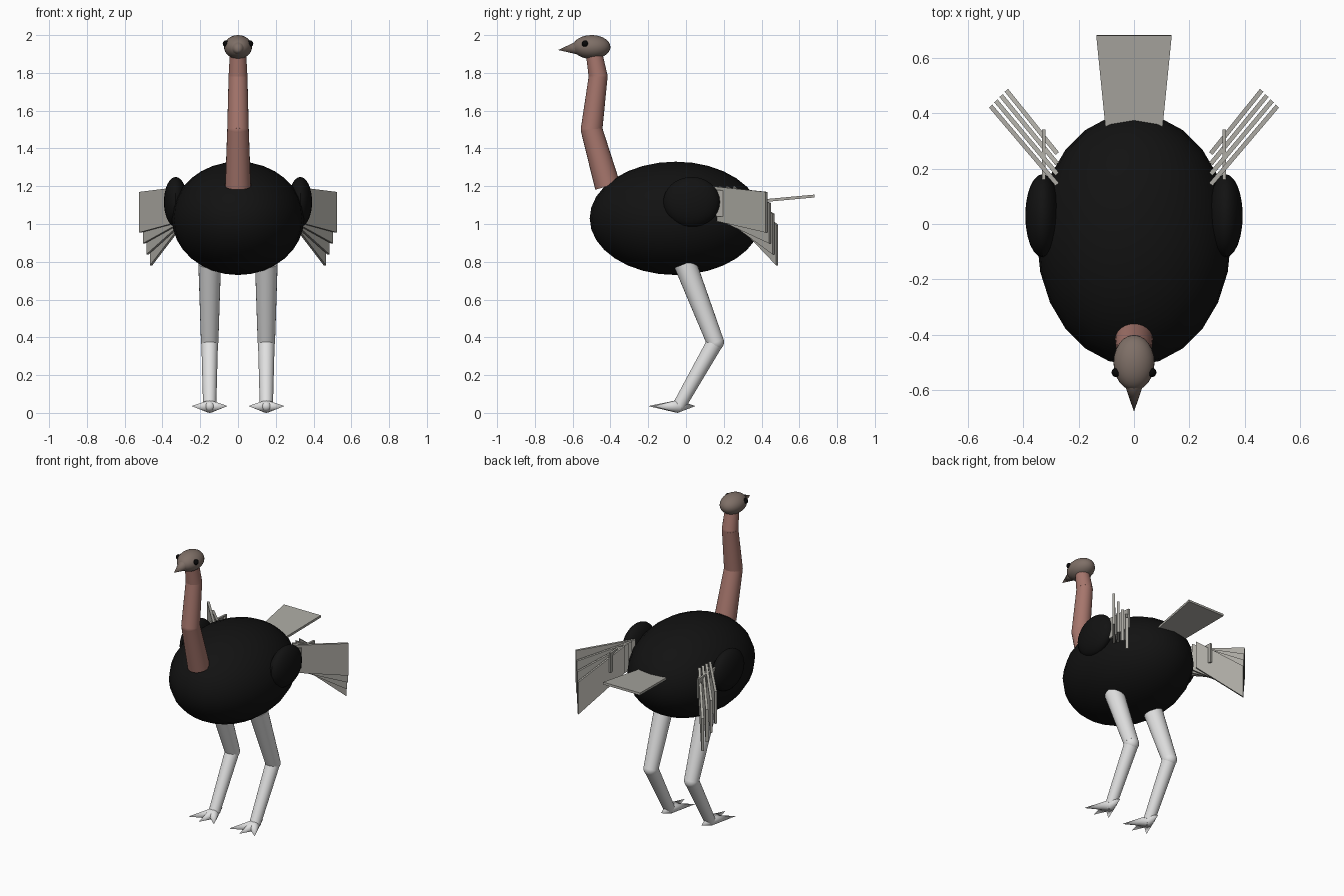
import bpy
import bmesh
from mathutils import Vector

if "Cube" in bpy.data.objects:
    bpy.data.objects.remove(bpy.data.objects["Cube"], do_unlink=True)


def material(name, rgb):
    m = bpy.data.materials.new(name)
    m.use_nodes = True
    m.diffuse_color = (*rgb, 1)
    node = m.node_tree.nodes["Principled BSDF"]
    node.inputs["Base Color"].default_value = (*rgb, 1)
    node.inputs["Roughness"].default_value = 0.8
    return m


BLACK = material("black plumage", (0.006, 0.006, 0.006))
EYE = material("eye black", (0.002, 0.002, 0.002))
PINK = material("neck pink", (0.38, 0.18, 0.15))
BROWN = material("head brown", (0.21, 0.16, 0.135))
WHITE = material("leg white", (0.74, 0.74, 0.74))
GREY = material("feather grey", (0.4, 0.39, 0.355))


def finish(obj, name, mat, smooth=True):
    obj.name = name
    obj.data.name = name
    obj.data.materials.append(mat)
    if smooth:
        bpy.ops.object.shade_smooth_by_angle()
    return obj


def ellipsoid(name, mat, centre, radii, segments=24, rings=16):
    bpy.ops.mesh.primitive_uv_sphere_add(segments=segments, ring_count=rings, location=centre)
    obj = bpy.context.object
    obj.scale = radii
    bpy.ops.object.transform_apply(location=False, rotation=False, scale=True)
    return finish(obj, name, mat)


def limb(name, mat, start, end, r1, r2, sides=24):
    """Tapered cylinder or cone between two points."""
    a, b = Vector(start), Vector(end)
    bpy.ops.mesh.primitive_cone_add(vertices=sides, radius1=r1, radius2=r2,
                                    depth=(b - a).length, location=(a + b) / 2)
    obj = bpy.context.object
    obj.rotation_euler = (b - a).to_track_quat("Z", "Y").to_euler()
    return finish(obj, name, mat)


def plate(name, mat, corners, thickness):
    """Four-sided slab, thickened evenly to both sides of its plane."""
    bm = bmesh.new()
    bm.faces.new([bm.verts.new(c) for c in corners])
    mesh = bpy.data.meshes.new(name)
    bm.to_mesh(mesh)
    bm.free()
    obj = bpy.data.objects.new(name, mesh)
    bpy.context.collection.objects.link(obj)
    solid = obj.modifiers.new("thickness", "SOLIDIFY")
    solid.thickness = thickness
    solid.offset = 0
    return finish(obj, name, mat, smooth=False)


# Body
ellipsoid("body", BLACK, (0, -0.055, 1.03), (0.35, 0.455, 0.3))

# Neck
neck = [((0, -0.415, 1.2), 0.068), ((0, -0.5, 1.5), 0.057),
        ((0, -0.465, 1.78), 0.05), ((0, -0.488, 1.91), 0.043)]
for part, (a, b) in zip(("lower", "middle", "upper"), zip(neck, neck[1:])):
    limb(part + "_neck", PINK, a[0], b[0], a[1], b[1])
for part, (p, r) in zip(("lower", "upper"), neck[1:3]):
    ellipsoid(part + "_neck_joint", PINK, p, (r, r, r * 0.95))

# Head and beak
ellipsoid("head", BROWN, (0, -0.5, 1.937), (0.074, 0.1, 0.063))
limb("beak", BROWN, (0, -0.575, 1.932), (0, -0.677, 1.921), 0.035, 0)

# Tail feather
plate("tail_feather", GREY, [(-0.1, 0.32, 1.115), (0.1, 0.32, 1.115),
                             (0.136, 0.68, 1.148), (-0.136, 0.68, 1.148)], 0.015)

for side, s in (("left", 1), ("right", -1)):
    ellipsoid(side + "_eye", EYE, (s * 0.064, -0.535, 1.955), (0.017,) * 3, 16, 10)

    # Wing with fanned feathers
    ellipsoid(side + "_wing", BLACK, (s * 0.33, 0.03, 1.117), (0.062, 0.15, 0.132))
    for i in range(4):
        inner = (s * 0.277, 0.143 + 0.037 * i)
        outer = (s * (0.517 - 0.019 * i), 0.425 + 0.019 * i)
        top, bottom = 1.17 - 0.058 * i, 0.955 - 0.058 * i
        plate(f"{side}_wing_feather_{i + 1}", GREY,
              [(*inner, 1.02), (*outer, bottom), (*outer, top), (*inner, 1.2)], 0.016)
    plate(side + "_feather_base", GREY,
          [(s * 0.325, y, z) for y, z in ((0.16, 1.04), (0.34, 1.04), (0.34, 1.17), (0.16, 1.18))],
          0.013)

    # Leg
    x = s * 0.15
    knee, ankle = (x, 0.155, 0.375), (x, -0.035, 0.04)
    limb(side + "_thigh", WHITE, (x, -0.005, 0.79), knee, 0.06, 0.046)
    ellipsoid(side + "_knee", WHITE, knee, (0.046,) * 3)
    limb(side + "_shin", WHITE, knee, ankle, 0.044, 0.035)

    # Foot
    toes = {"outer": (s * 0.095, -0.175), "middle": (0, -0.2),
            "inner": (s * -0.095, -0.175), "rear": (0, 0.05)}
    for toe, (dx, y) in toes.items():
        limb(f"{side}_{toe}_toe", WHITE, (x, -0.045, 0.034), (x + dx, y, 0.036), 0.034, 0, 16)
